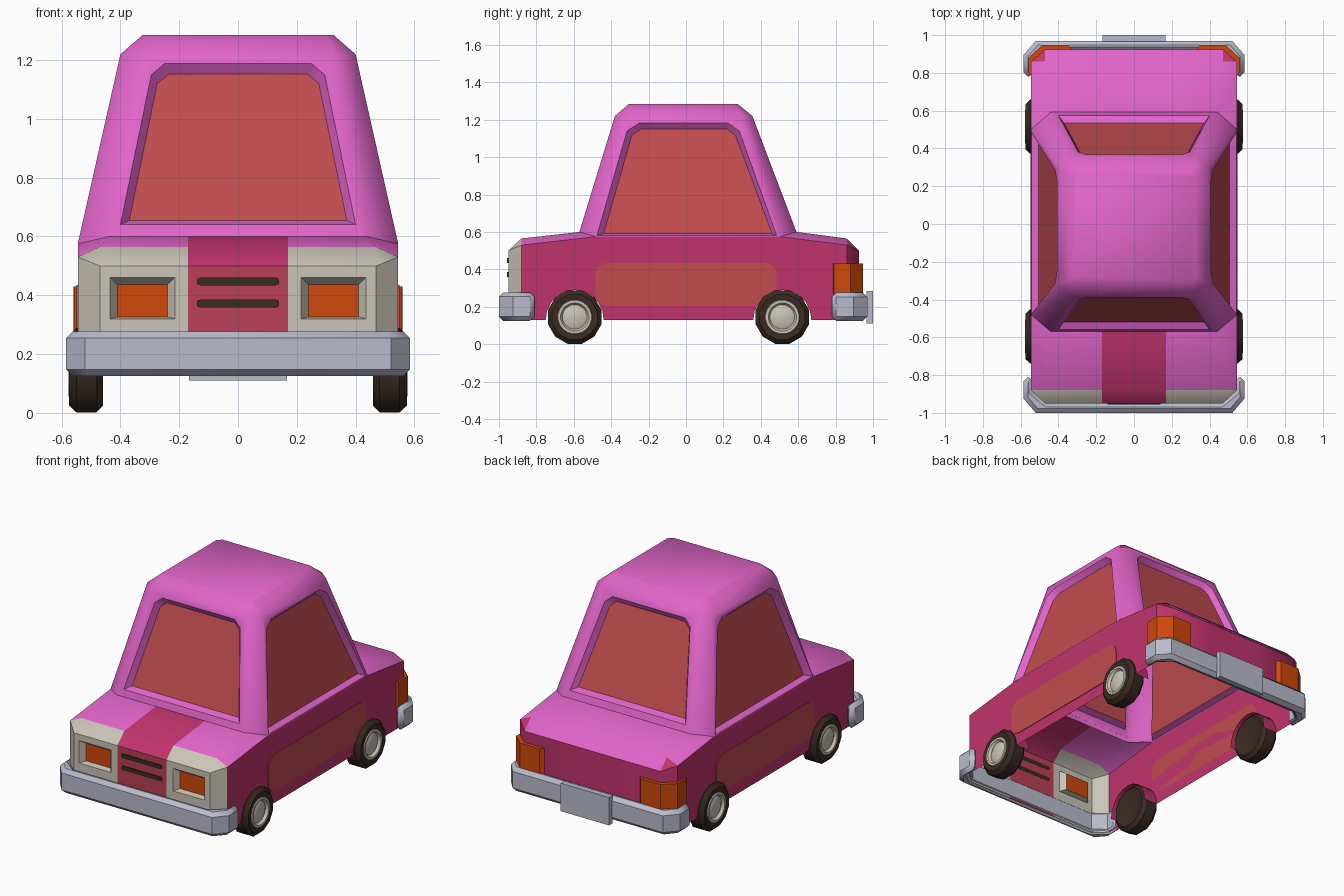
import bpy, bmesh, math
from math import sin, cos, pi

if "Cube" in bpy.data.objects:
    bpy.data.objects.remove(bpy.data.objects["Cube"])

COLS = {
    "pink paint": (0.76, 0.13, 0.59), "crimson paint": (0.53, 0.034, 0.15),
    "red glass": (0.54, 0.073, 0.080), "orange lamp": (0.62, 0.065, 0.003),
    "cream trim": (0.60, 0.56, 0.48), "grey bumper": (0.49, 0.50, 0.61),
    "brown rubber": (0.042, 0.024, 0.016), "red grille": (0.50, 0.05, 0.095)}
MATS = {}
for n, c in COLS.items():
    MATS[n] = bpy.data.materials.new(n)
    MATS[n].diffuse_color = (*c, 1)
PINK, CRIM, GLASS, ORANGE, CREAM, GREY, BROWN, GRILLE = COLS


def make(name, faces, angle=35, bevel=0):
    """Mesh object from (points, material) faces, welded, with shared normals."""
    bm = bmesh.new()
    used = []
    for pts, m in faces:
        if m not in used:
            used.append(m)
        f = bm.faces.new([bm.verts.new(p) for p in pts])
        f.material_index = used.index(m)
    bmesh.ops.remove_doubles(bm, verts=bm.verts, dist=1e-4)
    bmesh.ops.recalc_face_normals(bm, faces=bm.faces)
    me = bpy.data.meshes.new(name)
    bm.to_mesh(me)
    bm.free()
    for m in used:
        me.materials.append(MATS[m])
    ob = bpy.data.objects.new(name, me)
    bpy.context.collection.objects.link(ob)
    if bevel:
        b = ob.modifiers.new("bevel", 'BEVEL')
        b.width, b.segments, b.limit_method = bevel, 1, 'ANGLE'
        b.angle_limit = math.radians(60)
    bpy.ops.object.select_all(action='DESELECT')
    ob.select_set(True)
    bpy.context.view_layer.objects.active = ob
    bpy.ops.object.shade_smooth_by_angle(angle=math.radians(angle))
    return ob


def mirrored(faces):
    return faces + [([(-x, y, z) for x, y, z in reversed(p)], m) for p, m in faces]


def frame(outer, hole, floor, wall_mat, side_mat, floor_mat):
    """Wall with a hole, the sides of the hole and its recessed floor."""
    o, h, n = outer, hole, len(hole)
    out = [([o[0], o[1], h[1], h[0]], wall_mat), ([o[1], o[2], h[2], h[1]], wall_mat),
           ([o[2], o[3]] + h[:1:-1], wall_mat), ([o[3], o[0], h[0], h[-1]], wall_mat)]
    out += [([h[i], h[(i + 1) % n], floor[(i + 1) % n], floor[i]], side_mat) for i in range(n)]
    return out + [(list(floor), floor_mat)]


def prism(pts, place, a, b, m):
    """Extruded outline; place(u, v, w) maps to space."""
    n = len(pts)
    A = [place(u, v, a) for u, v in pts]
    B = [place(u, v, b) for u, v in pts]
    return [(A[::-1], m), (B, m)] + [([A[i], A[(i + 1) % n], B[(i + 1) % n], B[i]], m)
                                     for i in range(n)]


def rounded(x0, x1, y0, y1, r, k=4):
    pts = []
    for i, (cx, cy) in enumerate([(x1 - r, y1 - r), (x0 + r, y1 - r), (x0 + r, y0 + r), (x1 - r, y0 + r)]):
        for j in range(k + 1):
            a = pi / 2 * (i + j / k)
            pts.append((cx + r * cos(a), cy + r * sin(a)))
    return pts


# ---- lower body: open shell with wheel arches ----
W, ZB, S = 0.545, 0.13, 0.17
WHEELS = (-0.595, 0.515)


def arch(yc, n=10):
    return [(yc + 0.155 * cos(pi * i / n), 0.13 + 0.16 * sin(pi * i / n)) for i in range(n + 1)]


side = [(-0.88, ZB), (-0.88, 0.53), (-0.48, 0.575), (0.50, 0.575), (0.86, 0.53), (0.86, ZB)]
side += arch(WHEELS[1]) + arch(WHEELS[0])
half = [([(W, y, z) for y, z in side], CRIM)]
for yc in WHEELS:
    a = arch(yc)
    half += [([(W, *p), (W, *q), (0.45, *q), (0.45, *p)], CRIM) for p, q in zip(a, a[1:])]


def end(ys, ye, zt, ycab, ycorner, corner, top, mid, mid_top):
    """Hood or boot deck, its shoulders and the rounded end."""
    B, C, F = (W, ys, 0.53), (0.47, ys, 0.565), (0.47, ye, zt)
    K = (0.44, ycab, 0.60)
    return [([B, C, K, (W, ycorner, 0.575)], PINK),
            ([(S, ys, 0.565), C, K, (S, ycab, 0.60)], PINK),
            ([(0, ys, 0.565), (S, ys, 0.565), (S, ycab, 0.60), (0, ycab, 0.60)], mid_top),
            ([(W, ys, ZB), B, F, (0.47, ye, ZB)], corner), ([B, C, F], corner),
            ([(S, ye, zt), F, C, (S, ys, 0.565)], top),
            ([(0, ye, zt), (S, ye, zt), (S, ys, 0.565), (0, ys, 0.565)], mid_top),
            ([(0, ye, ZB), (S, ye, ZB), (S, ye, zt), (0, ye, zt)], mid)]


half += end(-0.88, -0.95, 0.50, -0.57, -0.48, CREAM, CREAM, GRILLE, CRIM)
half += end(0.86, 0.925, 0.50, 0.592, 0.50, CRIM, PINK, CRIM, PINK)
half.append(([(S, 0.925, ZB), (0.47, 0.925, ZB), (0.47, 0.925, 0.50), (S, 0.925, 0.50)], CRIM))


# headlights sunk into the front
def rect(x0, x1, z0, z1, y):
    return [(x0, y, z0), (x1, y, z0), (x1, y, z1), (x0, y, z1)]


half += frame(rect(S, 0.47, ZB, 0.50, -0.95), rect(0.215, 0.435, 0.32, 0.46, -0.95),
              rect(0.24, 0.41, 0.327, 0.437, -0.915), CREAM, CREAM, ORANGE)
make("car_body", mirrored(half), 42)

# ---- cabin: tapered chamfered box with recessed windows ----
Z0, Z1, Z2 = 0.575, 1.22, 1.285


def ring(x, y0, y1, c, d, z):
    return [(-x + c, y0, z), (x - c, y0, z), (x, y0 + d, z), (x, y1 - d, z),
            (x - c, y1, z), (-x + c, y1, z), (-x, y1 - d, z), (-x, y0 + d, z)]


R0 = ring(W, -0.578, 0.60, 0.105, 0.098, Z0)
R1 = ring(0.40, -0.38, 0.355, 0.07, 0.055, Z1)
R2 = ring(0.325, -0.305, 0.275, 0.025, 0.025, Z2)


def lean(a, b, z):
    return a + (b - a) * (z - Z0) / (Z1 - Z0)


END_HOLE = [(-0.40, 0.64), (0.40, 0.64), (0.295, 1.15), (0.25, 1.188), (-0.25, 1.188), (-0.295, 1.15)]
END_GLASS = [(-0.37, 0.655), (0.37, 0.655), (0.275, 1.12), (0.235, 1.153), (-0.235, 1.153), (-0.275, 1.12)]
SIDE_HOLE = [(-0.477, 0.58), (0.485, 0.58), (0.285, 1.14), (0.225, 1.182), (-0.25, 1.182), (-0.315, 1.14)]
SIDE_GLASS = [(-0.44, 0.592), (0.46, 0.592), (0.265, 1.115), (0.22, 1.15), (-0.24, 1.15), (-0.29, 1.115)]
cab = [(R2, PINK)]
for i in range(8):
    j = (i + 1) % 8
    cab.append(([R1[i], R1[j], R2[j], R2[i]], PINK))
    if i % 2:
        cab.append(([R0[i], R0[j], R1[j], R1[i]], PINK))
for i, s, a, b in ((0, 1, -0.578, -0.38), (4, -1, 0.60, 0.355)):
    hole = [(x * s, lean(a, b, z), z) for x, z in END_HOLE]
    glass = [(x * s, lean(a, b, z) + 0.035 * s, z) for x, z in END_GLASS]
    cab += frame([R0[i], R0[i + 1], R1[i + 1], R1[i]], hole, glass, PINK, PINK, GLASS)
sides = frame([R0[2], R0[3], R1[3], R1[2]],
              [(lean(W, 0.40, z), y, z) for y, z in SIDE_HOLE],
              [(lean(W, 0.40, z) - 0.035, y, z) for y, z in SIDE_GLASS], PINK, PINK, GLASS)
make("cabin", cab + mirrored(sides), 48)


# ---- painted side panels and grille slots ----
def along_x(u, v, w):
    return (w, u, v)


def along_y(u, v, w):
    return (u, w, v)


def along_z(u, v, w):
    return (u, v, w)


make("side_panels", mirrored(prism(rounded(-0.485, 0.485, 0.205, 0.435, 0.07), along_x, 0.545, 0.549, GLASS)))
for k, z in enumerate((0.372, 0.447)):
    make(f"grille_slot_{k}", prism(rounded(-0.14, 0.14, z - 0.013, z + 0.013, 0.011), along_y, -0.949, -0.956, BROWN))

# ---- wrap-around bumpers and rear plate ----
right = [(0.46, -0.945), (0.535, -0.885), (0.535, -0.81), (0.585, -0.81), (0.585, -0.925), (0.52, -1.0)]
outline = right + [(-x, y) for x, y in reversed(right)]
make("front_bumper", prism(outline, along_z, 0.125, 0.277, GREY), 30, 0.023)
make("rear_bumper", prism([(x, -y - 0.03) for x, y in outline], along_z, 0.125, 0.275, GREY), 30, 0.023)
make("rear_plate", prism([(-0.167, 0.11), (0.167, 0.11), (0.167, 0.285), (-0.167, 0.285)],
                         along_y, 0.965, 1.0, GREY))

# ---- tail lamps wrapping the rear corners ----
lamp = [(0.33, 0.925), (0.35, 0.947), (0.485, 0.947), (0.559, 0.88), (0.557, 0.79),
        (0.545, 0.785), (0.545, 0.86), (0.47, 0.925)]
make("tail_lamps", mirrored(prism(lamp, along_z, 0.27, 0.43, ORANGE)), 30)


# ---- wheels ----
def lathe(profile, yc, n, m):
    out = []
    for (r0, x0), (r1, x1) in zip(profile, profile[1:]):
        for i in range(n):
            a, b = 2 * pi * (i + 0.5) / n, 2 * pi * (i + 1.5) / n
            pts = []
            for r, x, t in ((r0, x0, a), (r0, x0, b), (r1, x1, b), (r1, x1, a)):
                p = (x, yc + r * sin(t), 0.145 - r * cos(t))
                if p not in pts:
                    pts.append(p)
            if r0 == 0 or r1 == 0:
                c = (x0 if r0 == 0 else x1, yc, 0.145)
                pts = [p for p in pts if abs(p[1] - yc) + abs(p[2] - 0.145) > 1e-6] + [c]
            out.append((pts, m))
    return out


TYRE = [(0, 0.47), (0.09, 0.47), (0.125, 0.46), (0.148, 0.482), (0.148, 0.55), (0.125, 0.574), (0.09, 0.57)]
HUB = [(0.095, 0.565), (0.09, 0.576), (0.076, 0.576), (0.066, 0.56), (0.05, 0.568), (0, 0.57)]
for label, yc in zip(("front", "rear"), WHEELS):
    make(f"{label}_tyres", mirrored(lathe(TYRE, yc, 12, BROWN)), 35)
    make(f"{label}_hubs", mirrored(lathe(HUB, yc, 20, CREAM)), 30)

for m in bpy.data.materials:
    if m.users and not m.is_grease_pencil:
        m.use_nodes = True
        m.node_tree.nodes["Principled BSDF"].inputs["Base Color"].default_value = m.diffuse_color
